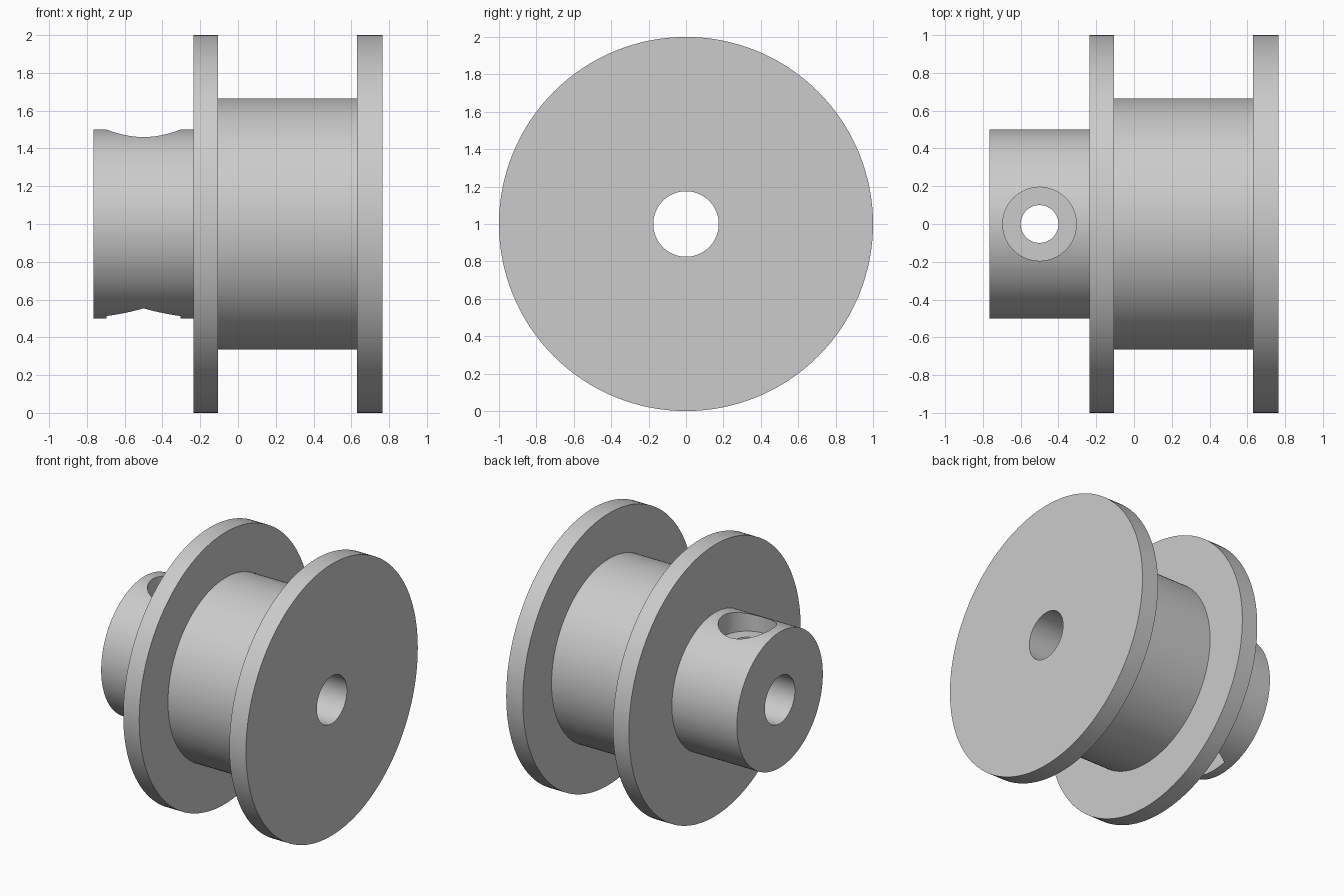
import bpy
import bmesh
from math import cos, sin, tau, radians

SEGMENTS = 128
HUB_X = -0.5      # position of the cross hole along the axle
AXIS_Z = 1.0      # height of the axle

if "Cube" in bpy.data.objects:
    bpy.data.objects.remove(bpy.data.objects["Cube"], do_unlink=True)

grey = bpy.data.materials.new("plain grey")
grey.use_nodes = True
grey.diffuse_color = (0.6, 0.6, 0.6, 1)
grey.node_tree.nodes["Principled BSDF"].inputs["Base Color"].default_value = (0.6, 0.6, 0.6, 1)


def lathe(name, profile):
    """Revolve a closed (x, radius) profile around the horizontal axle."""
    bm = bmesh.new()
    rings = []
    for i in range(SEGMENTS):
        a = tau * i / SEGMENTS
        rings.append([bm.verts.new((x, r * sin(a), AXIS_Z + r * cos(a))) for x, r in profile])
    n = len(profile)
    for i, ring in enumerate(rings):
        after = rings[(i + 1) % SEGMENTS]
        for j in range(n):
            k = (j + 1) % n
            bm.faces.new((ring[j], ring[k], after[k], after[j]))
    bmesh.ops.recalc_face_normals(bm, faces=bm.faces)
    mesh = bpy.data.meshes.new(name)
    bm.to_mesh(mesh)
    bm.free()
    obj = bpy.data.objects.new(name, mesh)
    bpy.context.collection.objects.link(obj)
    mesh.materials.append(grey)
    return obj


def cut(target, name, sides, radius, low, high, turn=0):
    """Cut an upright hole through the hub between two heights."""
    bpy.ops.mesh.primitive_cylinder_add(
        vertices=sides, radius=radius, depth=high - low,
        location=(HUB_X, 0, (low + high) / 2), rotation=(0, 0, turn))
    cutter = bpy.context.object
    cutter.name = name
    cutter.data.materials.append(grey)
    mod = target.modifiers.new(name, "BOOLEAN")
    mod.operation = "DIFFERENCE"
    mod.solver = "EXACT"
    mod.object = cutter
    bpy.context.view_layer.objects.active = target
    bpy.ops.object.modifier_apply(modifier=name)
    bpy.data.objects.remove(cutter, do_unlink=True)


# Hub, inner flange, drum, outer flange and axle bore in one turned profile
BORE, HUB, DRUM, RIM = 0.175, 0.5, 0.665, 1.0
spool = lathe("flanged_spool", [
    (-0.765, BORE), (-0.765, HUB), (-0.235, HUB), (-0.235, RIM),
    (-0.105, RIM), (-0.105, DRUM), (0.63, DRUM), (0.63, RIM),
    (0.765, RIM), (0.765, BORE)])

# Cross bolt hole, round screw head recess above, hexagonal nut recess below
cut(spool, "bolt_hole", 48, 0.1, 0.3, 1.7)
cut(spool, "screw_head_recess", 64, 0.195, 1.344, 1.7)
cut(spool, "nut_recess", 6, 0.225, 0.3, 0.656)

# Smooth round surfaces, sharp edges
bpy.ops.object.select_all(action="DESELECT")
spool.select_set(True)
bpy.context.view_layer.objects.active = spool
bpy.ops.object.shade_smooth_by_angle(angle=radians(30))
